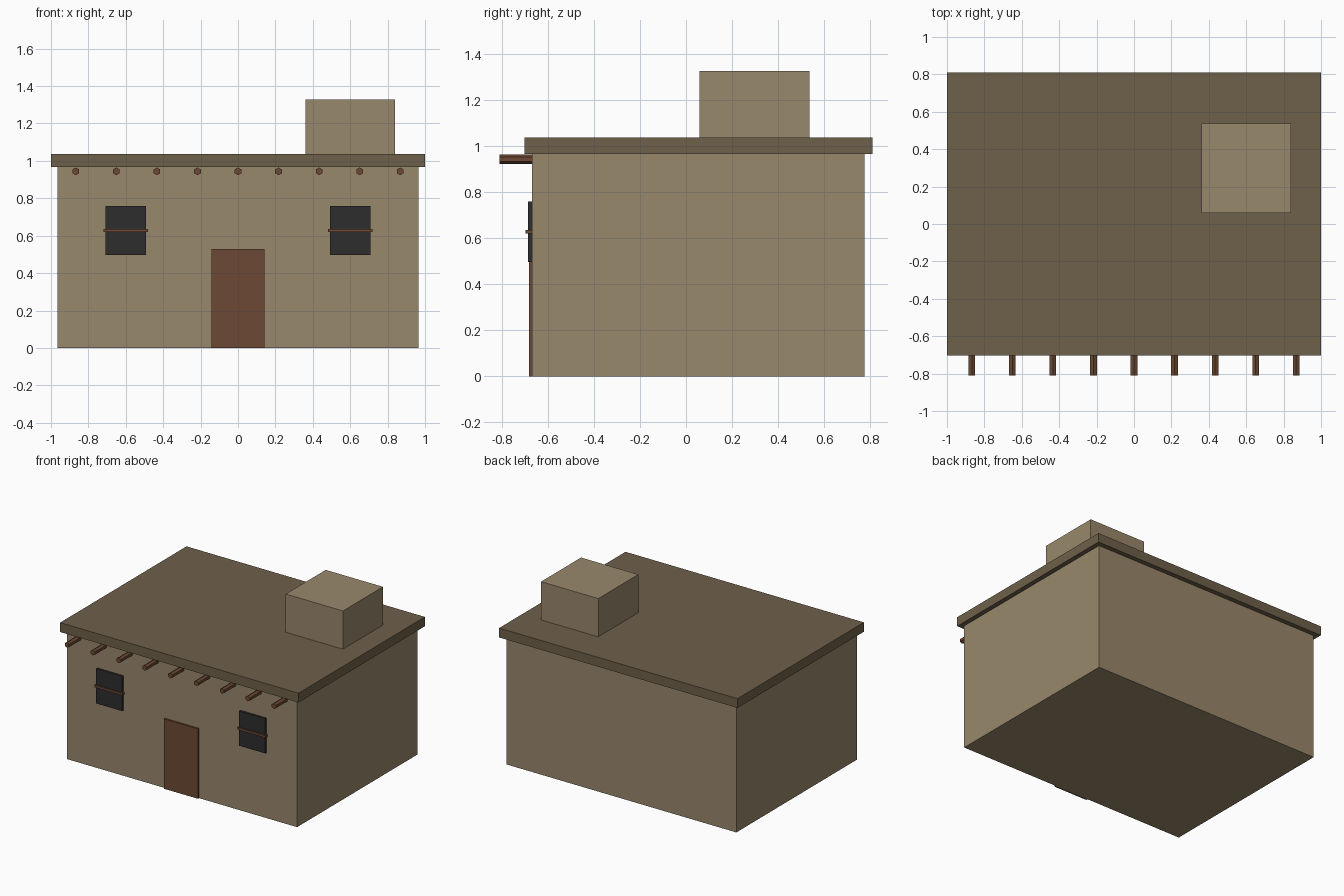
import bpy
import math

cube = bpy.data.objects.get("Cube")
if cube:
    bpy.data.objects.remove(cube, do_unlink=True)


def material(name, rgb):
    """Flat material from 0-255 display values, stored as linear."""
    linear = [((c / 255 + 0.055) / 1.055) ** 2.4 for c in rgb]
    mat = bpy.data.materials.new(name)
    mat.use_nodes = True
    mat.diffuse_color = (*linear, 1)
    mat.node_tree.nodes["Principled BSDF"].inputs["Base Color"].default_value = (*linear, 1)
    return mat


adobe = material("adobe", (153, 136, 108))
roof_clay = material("roof_clay", (110, 96, 74))
wood = material("wood", (108, 73, 51))
dark_glass = material("dark_glass", (45, 45, 45))


def box(name, x, y, z, mat):
    """Box spanning the given (low, high) ranges."""
    spans = (x, y, z)
    bpy.ops.mesh.primitive_cube_add(size=1, location=[(a + b) / 2 for a, b in spans])
    obj = bpy.context.object
    obj.name = name
    obj.scale = [b - a for a, b in spans]
    bpy.ops.object.transform_apply(location=False, rotation=False, scale=True)
    obj.data.materials.append(mat)
    return obj


WALL_FRONT = -0.67

# House body, overhanging roof slab and rooftop block
box("walls", (-0.965, 0.965), (WALL_FRONT, 0.775), (0, 0.967), adobe)
box("roof_slab", (-1, 1), (-0.703, 0.811), (0.967, 1.038), roof_clay)
box("rooftop_block", (0.36, 0.84), (0.058, 0.537), (1.038, 1.328), adobe)

# Door
box("door", (-0.143, 0.143), (-0.683, WALL_FRONT), (0, 0.53), wood)

# Windows, each with a wooden crossbar
for side, cx in (("left", 0.6), ("right", -0.6)):
    box(side + "_window", (cx - 0.109, cx + 0.109), (-0.687, WALL_FRONT), (0.497, 0.76), dark_glass)
    box(side + "_window_bar", (cx - 0.118, cx + 0.118), (-0.697, WALL_FRONT), (0.621, 0.637), wood)

# Row of hexagonal roof beams poking out of the front wall
beam_count = 9
for i in range(beam_count):
    x = (i - (beam_count - 1) / 2) * 0.2168
    bpy.ops.mesh.primitive_cylinder_add(vertices=6, radius=0.0205, depth=0.152,
                                        location=(x, -0.735, 0.944),
                                        rotation=(math.pi / 2, 0, 0))
    beam = bpy.context.object
    beam.name = f"roof_beam_{i + 1}"
    beam.data.materials.append(wood)
